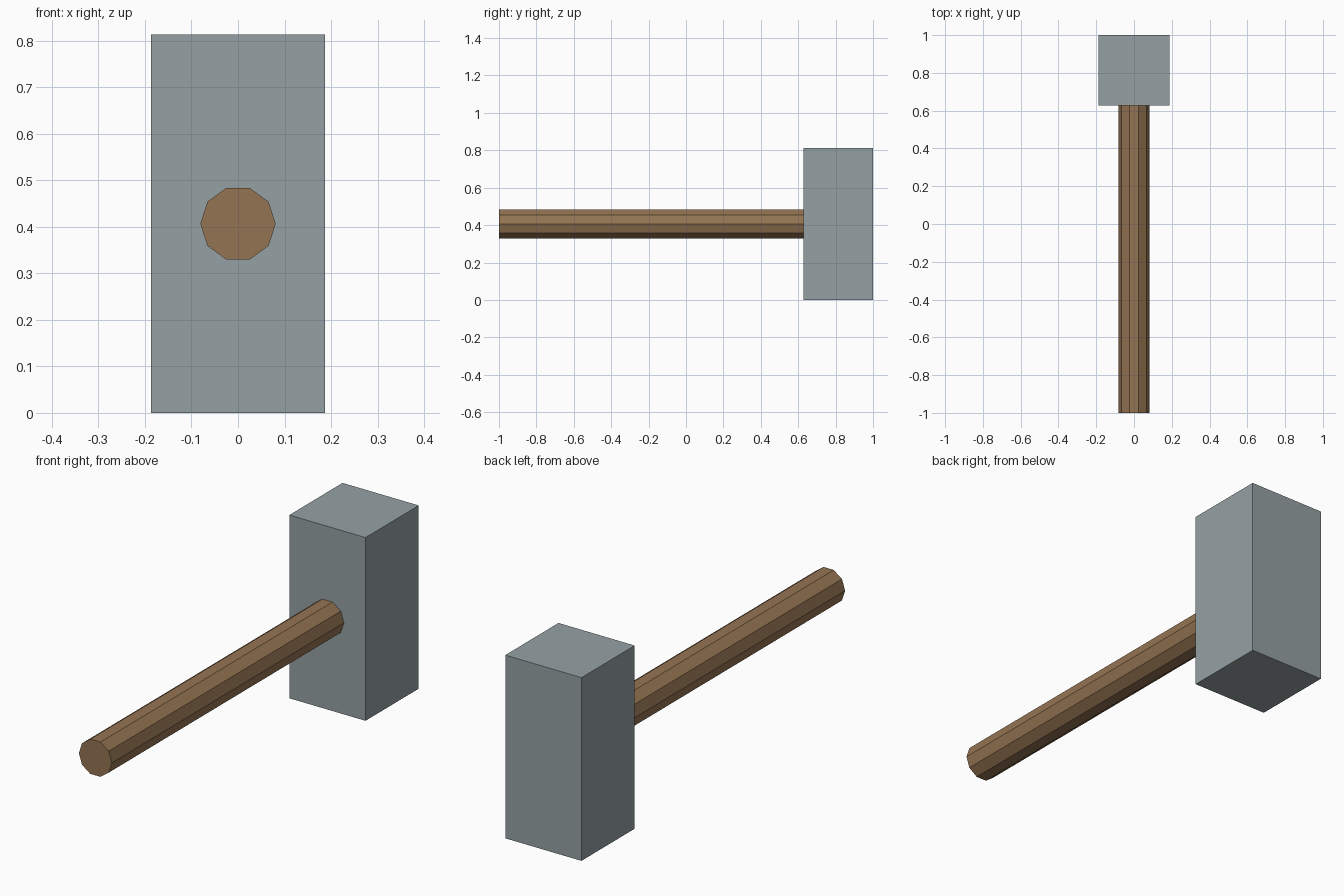
import bpy, bmesh, math
from mathutils import Vector

if "Cube" in bpy.data.objects:
    bpy.data.objects.remove(bpy.data.objects["Cube"])


def material(name, rgb):
    m = bpy.data.materials.new(name)
    m.diffuse_color = (*rgb, 1)
    m.use_nodes = True
    m.node_tree.nodes["Principled BSDF"].inputs["Base Color"].default_value = m.diffuse_color
    return m


def prism(name, profile, y0, y1, mat):
    """Extrude an (x, z) outline along y from y0 to y1."""
    bm = bmesh.new()
    face = bm.faces.new([bm.verts.new((x, y0, z)) for x, z in profile])
    ext = bmesh.ops.extrude_face_region(bm, geom=[face], use_keep_orig=True)
    moved = [v for v in ext["geom"] if isinstance(v, bmesh.types.BMVert)]
    bmesh.ops.translate(bm, verts=moved, vec=Vector((0, y1 - y0, 0)))
    bmesh.ops.recalc_face_normals(bm, faces=bm.faces)
    mesh = bpy.data.meshes.new(name)
    bm.to_mesh(mesh)
    bm.free()
    mesh.materials.append(mat)
    ob = bpy.data.objects.new(name, mesh)
    bpy.context.collection.objects.link(ob)
    return ob


steel = material("grey_steel", (0.30, 0.355, 0.37))
wood = material("brown_wood", (0.296, 0.174, 0.084))

HEIGHT, HALF_W, HEAD_Y = 0.813, 0.187, 0.627

# Block head
prism("hammer_head",
      [(-HALF_W, 0), (HALF_W, 0), (HALF_W, HEIGHT), (-HALF_W, HEIGHT)],
      HEAD_Y, 1.0, steel)

# Ten-sided handle, ending at the front of the head
R, SIDES = 0.081, 10
ring = [(R * math.cos(math.tau * i / SIDES),
         HEIGHT / 2 + R * math.sin(math.tau * i / SIDES)) for i in range(SIDES)]
prism("handle", ring, -1.0, HEAD_Y, wood)
